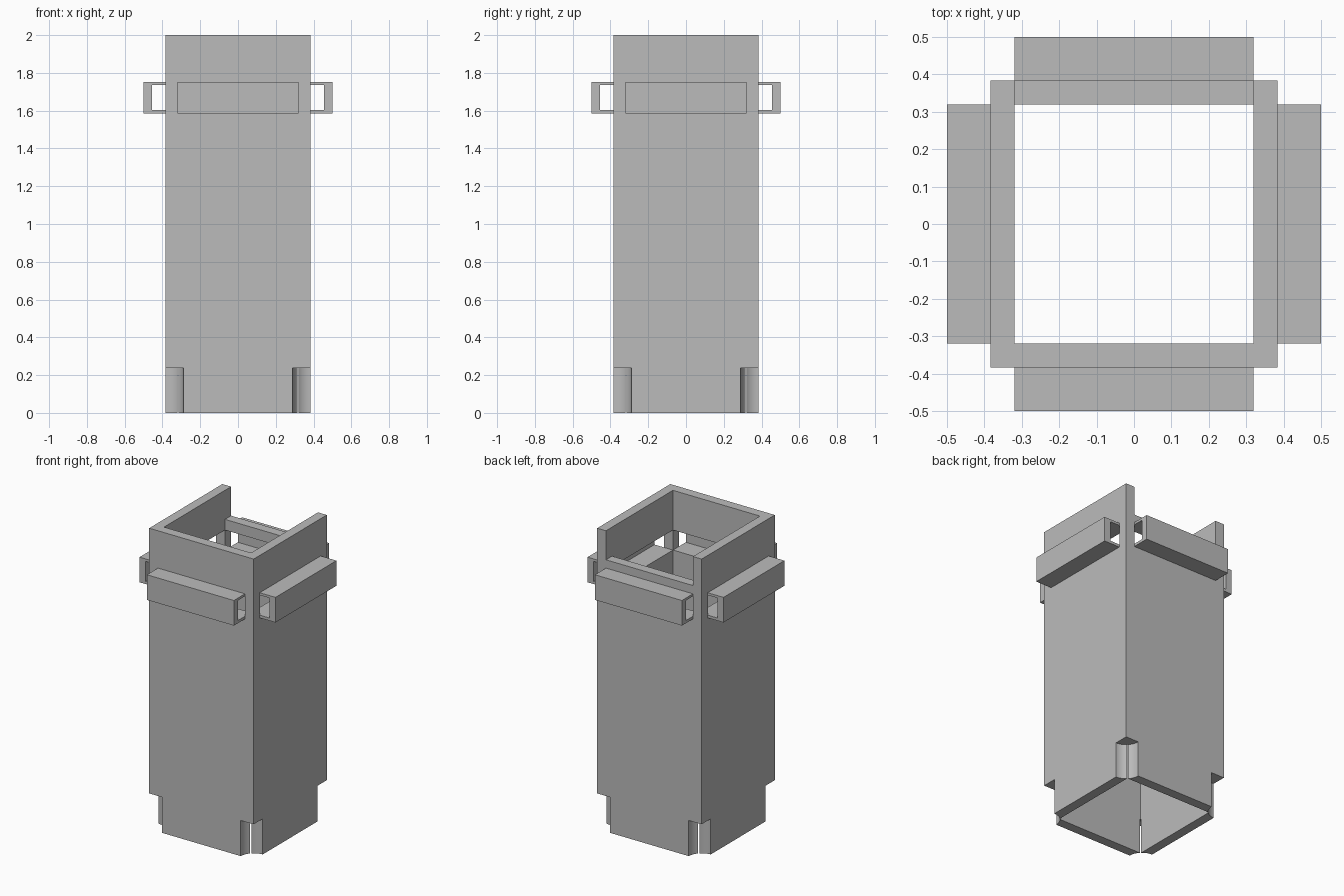
import bpy
import bmesh
import math
from mathutils import Matrix

OUT, INN = 0.384, 0.32            # outer and inner half widths of the tube
SLOT_LOW, SLOT_HIGH = 1.603, 1.736

cube = bpy.data.objects.get("Cube")
if cube:
    bpy.data.objects.remove(cube, do_unlink=True)

grey = bpy.data.materials.new("grey")
grey.use_nodes = True
grey.diffuse_color = (0.5, 0.5, 0.5, 1)
grey.node_tree.nodes["Principled BSDF"].inputs["Base Color"].default_value = grey.diffuse_color


def make_object(name, bm):
    bmesh.ops.recalc_face_normals(bm, faces=bm.faces)
    mesh = bpy.data.meshes.new(name)
    bm.to_mesh(mesh)
    bm.free()
    mesh.materials.append(grey)
    obj = bpy.data.objects.new(name, mesh)
    bpy.context.collection.objects.link(obj)
    return obj


def box(name, low, high):
    bm = bmesh.new()
    bmesh.ops.create_cube(bm, size=1)
    for v in bm.verts:
        v.co = [lo if c < 0 else hi for c, lo, hi in zip(v.co, low, high)]
    return make_object(name, bm)


def cylinder(name, x, y, radius, low, high):
    bm = bmesh.new()
    bmesh.ops.create_cone(bm, cap_ends=True, segments=64, radius1=radius, radius2=radius,
                          depth=high - low,
                          matrix=Matrix.Translation((x, y, (low + high) / 2)))
    return make_object(name, bm)


def activate(obj):
    bpy.ops.object.select_all(action='DESELECT')
    obj.select_set(True)
    bpy.context.view_layer.objects.active = obj


def cut(obj, cutter):
    activate(obj)
    mod = obj.modifiers.new("cut", 'BOOLEAN')
    mod.operation = 'DIFFERENCE'
    mod.solver = 'EXACT'
    mod.object = cutter
    bpy.ops.object.modifier_apply(modifier=mod.name)
    bpy.data.objects.remove(cutter, do_unlink=True)


# Square tube, open at both ends
tube = box("square_tube", (-OUT, -OUT, 0), (OUT, OUT, 2))
cut(tube, box("shaft_cutter", (-INN, -INN, -0.1), (INN, INN, 2.1)))

# Slots through the four walls behind the handles
W = INN - 0.0005
cut(tube, box("side_slot_cutter", (-1, -W, SLOT_LOW), (1, W, SLOT_HIGH)))
cut(tube, box("end_slot_cutter", (-W, -1, SLOT_LOW), (W, 1, SLOT_HIGH)))

# Lowered rim of the back wall
cut(tube, box("rim_cutter", (-W, 0.2, 1.807), (W, 1, 2.1)))

# Round reliefs at the four bottom corners
for sx in (-1, 1):
    for sy in (-1, 1):
        cut(tube, cylinder("corner_cutter", sx * OUT, sy * OUT, 0.095, -0.1, 0.237))

activate(tube)
bpy.ops.object.shade_smooth_by_angle(angle=math.radians(30))

# Channel-shaped handles, one on each wall
profile = [(OUT - 0.003, 1.585), (0.5, 1.585), (0.5, 1.752), (OUT - 0.003, 1.752),
           (OUT - 0.003, SLOT_HIGH), (0.455, SLOT_HIGH), (0.455, SLOT_LOW), (OUT - 0.003, SLOT_LOW)]
for i, side in enumerate(("left", "back", "right", "front")):
    bm = bmesh.new()
    face = bm.faces.new([bm.verts.new((x, -INN, z)) for x, z in profile])
    new = bmesh.ops.extrude_face_region(bm, geom=[face])["geom"]
    bmesh.ops.translate(bm, vec=(0, 2 * INN, 0),
                        verts=[g for g in new if isinstance(g, bmesh.types.BMVert)])
    bmesh.ops.rotate(bm, verts=bm.verts, matrix=Matrix.Rotation(i * math.pi / 2, 3, 'Z'))
    make_object(side + "_handle", bm)
